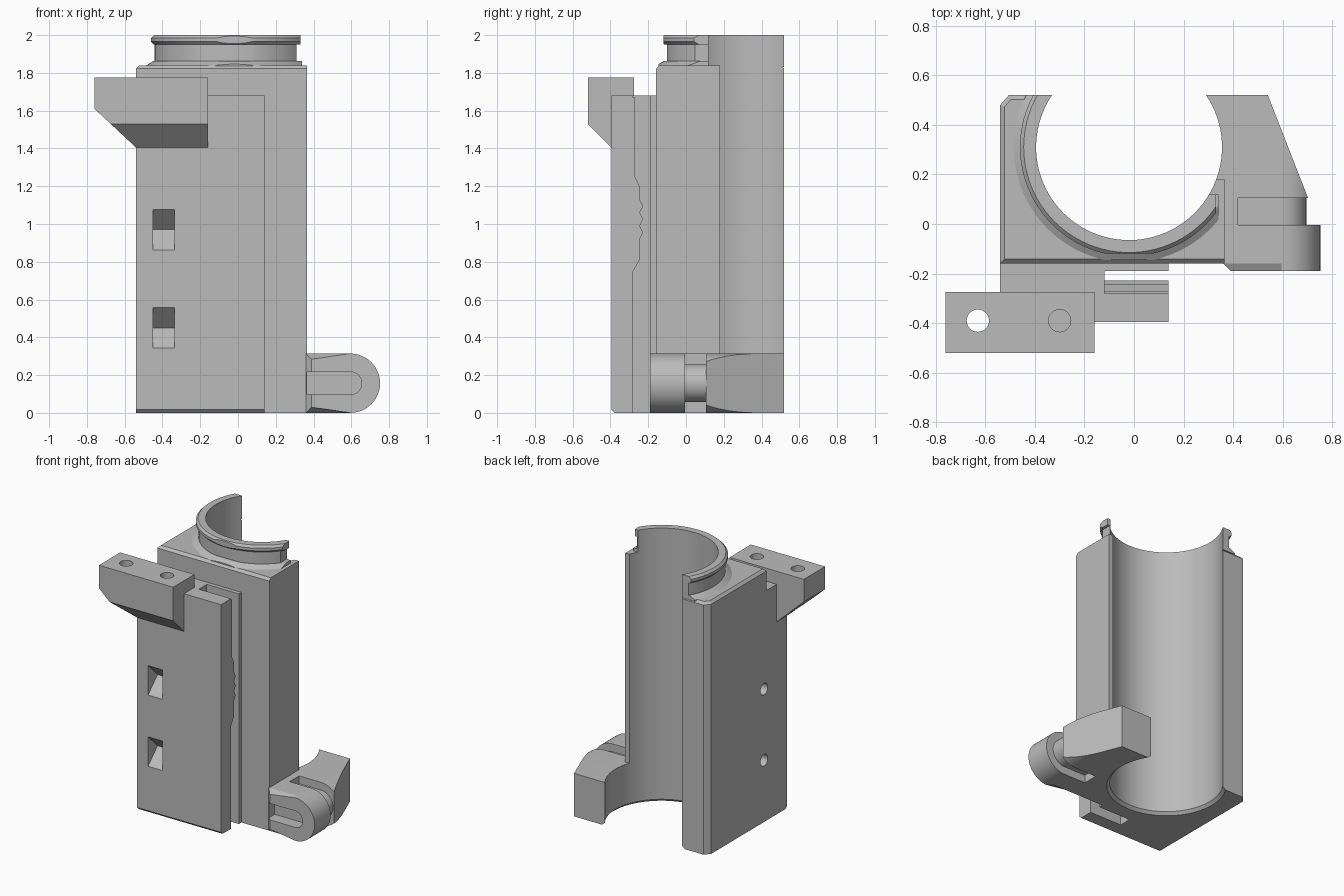
import bpy, bmesh, math
from mathutils import Vector

if "Cube" in bpy.data.objects:
    bpy.data.objects.remove(bpy.data.objects["Cube"])

grey = bpy.data.materials.new("plain grey")
grey.use_nodes = True
grey.diffuse_color = (0.5, 0.5, 0.5, 1)
grey.node_tree.nodes["Principled BSDF"].inputs["Base Color"].default_value = (0.5, 0.5, 0.5, 1)

BORE = Vector((-0.02, 0.31, 0))
TOP, ARM_R = 1.84, 0.157


def finish(name, bm):
    bmesh.ops.recalc_face_normals(bm, faces=bm.faces)
    mesh = bpy.data.meshes.new(name)
    bm.to_mesh(mesh)
    bm.free()
    mesh.materials.append(grey)
    obj = bpy.data.objects.new(name, mesh)
    bpy.context.collection.objects.link(obj)
    return obj


def prism(name, pts, axis, lo, hi, bevel=0, rule=None):
    """Extrude a 2D outline along an axis, optionally bevelling edges picked by a rule."""
    place = {"x": lambda a, b, t: (t, a, b),
             "y": lambda a, b, t: (a, t, b),
             "z": lambda a, b, t: (a, b, t)}[axis]
    bm = bmesh.new()
    rings = [[bm.verts.new(place(a, b, t)) for a, b in pts] for t in (lo, hi)]
    for ring in rings:
        bm.faces.new(ring)
    for i in range(len(pts)):
        j = (i + 1) % len(pts)
        bm.faces.new((rings[0][i], rings[0][j], rings[1][j], rings[1][i]))
    if rule:
        edges = [e for e in bm.edges if rule(e.verts[0].co, e.verts[1].co)]
        bmesh.ops.bevel(bm, geom=edges, offset=bevel, segments=1, affect="EDGES")
    return finish(name, bm)


def box(name, x, y, z):
    return prism(name, [(x[0], y[0]), (x[1], y[0]), (x[1], y[1]), (x[0], y[1])], "z", *z)


def lathe(name, profile, centre=BORE, n=96):
    """Closed solid turned about a vertical axis from (radius, height) points."""
    bm = bmesh.new()
    rings = [[bm.verts.new(centre + Vector((r * math.cos(i * math.tau / n),
                                            r * math.sin(i * math.tau / n), z)))
              for i in range(n)] for r, z in profile]
    bm.faces.new(rings[0])
    bm.faces.new(rings[-1])
    for a, b in zip(rings, rings[1:]):
        for i in range(n):
            j = (i + 1) % n
            bm.faces.new((a[i], a[j], b[j], b[i]))
    return finish(name, bm)


def combine(obj, other, operation="DIFFERENCE"):
    mod = obj.modifiers.new("combine", "BOOLEAN")
    mod.operation, mod.solver, mod.object = operation, "EXACT", other
    bpy.context.view_layer.objects.active = obj
    bpy.ops.object.modifier_apply(modifier=mod.name)
    bpy.data.objects.remove(other)


def cut_bore(obj):
    combine(obj, lathe("bore_cutter", [(0.395, -0.1), (0.395, 0), (0.375, 0.02), (0.375, 2.1)]))


def stadium(left, cx, r, n=24):
    """Outline with a flat left end and a round right end."""
    cz = ARM_R
    arc = [(cx + r * math.cos(a), cz + r * math.sin(a))
           for a in (math.pi * (i / n - 0.5) for i in range(n + 1))]
    return [(left, cz - r)] + arc + [(left, cz + r)]


# Main housing around the open bore, top edges chamfered
body = prism("housing", [(-0.54, -0.16), (0.365, -0.16), (0.365, 0.18), (0.1, 0.18),
                         (0.1, 0.52), (-0.505, 0.52), (-0.54, 0.48)], "z", 0, TOP, 0.018,
             lambda a, b: min(a.z, b.z) > 1 and min(a.x, b.x) < 0)

# Front plate joined to the housing on one side, leaving an open slot
plate = prism("front_plate", [(-0.54, -0.15), (0.14, -0.15), (0.14, -0.19), (-0.12, -0.19),
                              (-0.12, -0.28), (0.14, -0.28), (0.14, -0.395), (-0.54, -0.395)],
              "z", 0, 1.68, 0.018,
              lambda a, b: max(a.y, b.y) < -0.39 and max(a.z, b.z) < 0.1)
combine(body, plate, "UNION")

# Clamp bump with small teeth on the inner side of the plate
teeth = [(-0.245 + 0.018 * (i % 2), 0.92 + 0.035 * i) for i in range(7)]
bump = prism("clamp_bump", [(-0.3, 0.75), (-0.28, 0.75), (-0.245, 0.81)] + teeth
             + [(-0.245, 1.2), (-0.27, 1.25), (-0.27, 1.67), (-0.3, 1.67)], "x", -0.13, 0.14)
combine(body, bump, "UNION")

# Overhanging mounting block with two sloped undersides
block = prism("mounting_block", [(-0.76, 1.775), (-0.76, 1.61), (-0.54, 1.405),
                                 (-0.16, 1.405), (-0.16, 1.775)], "y", -0.52, -0.275)
slope = prism("slope_clip", [(-0.52, 1.9), (-0.52, 1.53), (-0.395, 1.405), (-0.395, 1.3),
                             (-0.2, 1.3), (-0.2, 1.9)], "x", -1, 0)
combine(block, slope, "INTERSECT")
combine(body, block, "UNION")
cut_bore(body)

# Vertical holes in the block: one through, one blind
for x, floor in ((-0.63, 1.2), (-0.30, 1.5)):
    combine(body, lathe("block_hole", [(0.045, floor), (0.045, 1.9)], Vector((x, -0.39, 0)), 32))

# Wedge windows in the plate and round holes in the side
for z in (0.45, 0.97):
    wedge = prism("window_cutter", [(-0.5, z - 0.21), (-0.285, z), (-0.5, z + 0.21)],
                  "x", -0.45, -0.335)
    combine(body, wedge)
    hole = [(-0.13 + 0.042 * math.cos(i * math.tau / 32), z + 0.042 * math.sin(i * math.tau / 32))
            for i in range(32)]
    combine(body, prism("side_hole", hole, "x", -0.7, -0.3))

# Collar: foot, neck and lip, each with a flattened front and side
collar = [("collar_foot", [(0.465, 1.83), (0.465, 1.84), (0.43, 1.862)], 0.34, -0.145),
          ("collar_neck", [(0.422, 1.85), (0.422, 1.96)], 0.31, -0.10),
          ("collar_lip", [(0.425, 1.95), (0.44, 1.965), (0.44, 1.985), (0.425, 2.0)], 0.33, -0.12)]
parts = [body]
for name, profile, side, front in collar:
    ring = lathe(name, profile)
    combine(ring, box("clip", (-1, side), (front, 0.52), (1, 3)), "INTERSECT")
    combine(ring, box("end_cutter", (0, 1), (0.12, 1), (1, 3)))
    cut_bore(ring)
    parts.append(ring)

# Side arm, tapering towards the back
arm = prism("side_arm", stadium(0.1, 0.595, ARM_R), "y", -0.02, 0.52)
plan = prism("arm_plan", [(0.05, -0.1), (0.42, -0.1), (0.42, 0.105), (0.702, 0.105),
                          (0.54, 0.52), (0.54, 0.6), (0.05, 0.6)], "z", -1, 1)
combine(arm, plan, "INTERSECT")
cut_bore(arm)

# Narrow core in the groove between arm and front boss
core = prism("arm_core", stadium(0.40, 0.595, 0.1), "y", -0.02, 0.12)

# Rounded front boss with chamfered rim and a slotted recess
boss = prism("arm_boss", stadium(0.36, 0.595, ARM_R), "y", -0.19, -0.005, 0.03,
             lambda a, b: max(a.y, b.y) < -0.18)
combine(boss, prism("boss_slot", stadium(0.366, 0.595, 0.06), "y", -0.3, -0.1))
parts += [arm, core, boss]

# Smooth the round surfaces, keep the edges crisp
for obj in parts:
    bpy.ops.object.select_all(action="DESELECT")
    obj.select_set(True)
    bpy.context.view_layer.objects.active = obj
    bpy.ops.object.shade_smooth_by_angle(angle=math.radians(25))
